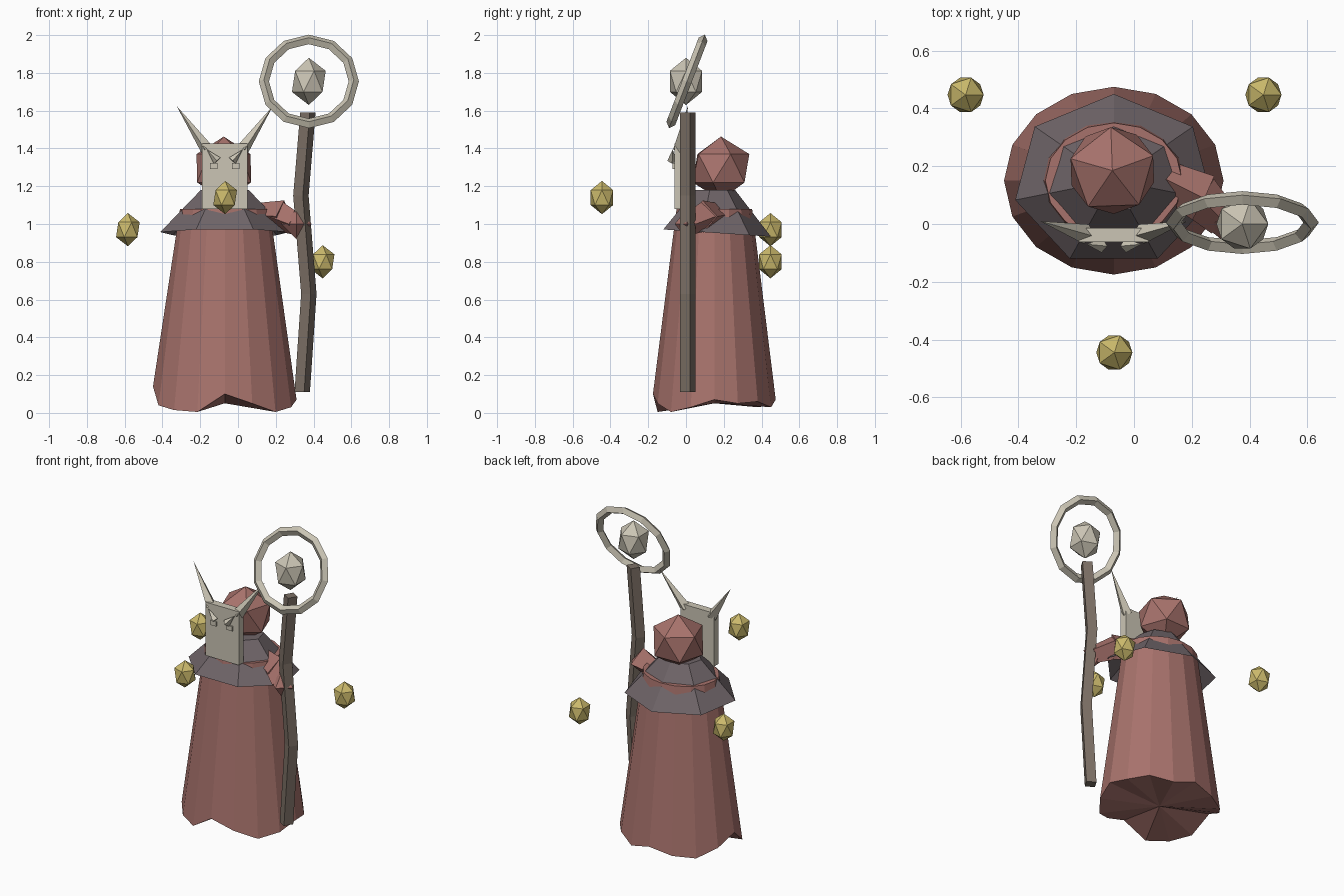
import bpy, bmesh, math
from mathutils import Vector, Matrix

if "Cube" in bpy.data.objects:
    bpy.data.objects.remove(bpy.data.objects["Cube"])


def material(name, rgb):
    m = bpy.data.materials.new(name)
    m.use_nodes = True
    m.diffuse_color = (*rgb, 1)
    m.node_tree.nodes["Principled BSDF"].inputs["Base Color"].default_value = (*rgb, 1)
    return m


CLOTH = material("dusty red cloth", (0.39, 0.17, 0.15))
COLLAR = material("dark grey cloth", (0.16, 0.13, 0.14))
BONE = material("pale bone", (0.60, 0.56, 0.46))
WOOD = material("grey brown wood", (0.20, 0.16, 0.13))
GOLD = material("gold", (0.60, 0.49, 0.15))


def finish(name, bm, mat):
    bmesh.ops.recalc_face_normals(bm, faces=bm.faces)
    me = bpy.data.meshes.new(name)
    bm.to_mesh(me)
    bm.free()
    me.materials.append(mat)
    ob = bpy.data.objects.new(name, me)
    bpy.context.collection.objects.link(ob)
    return ob


def loft(name, rings, mat, cap_start=True, cap_end=True):
    """Skin a list of point rings; each cap is a fan around its middle."""
    bm = bmesh.new()
    loops = [[bm.verts.new(p) for p in ring] for ring in rings]
    n = len(loops[0])
    for a, b in zip(loops, loops[1:]):
        for i in range(n):
            j = (i + 1) % n
            bm.faces.new((a[i], a[j], b[j], b[i]))
    for loop, wanted in ((loops[0], cap_start), (loops[-1], cap_end)):
        if wanted:
            mid = bm.verts.new(sum((v.co for v in loop), Vector()) / n)
            for i in range(n):
                bm.faces.new((loop[i], loop[(i + 1) % n], mid))
    return finish(name, bm, mat)


def oval(n, rx, ry, heights, start=0.0, centre=(-0.07, 0.15)):
    points = []
    for i in range(n):
        a = start + math.tau * i / n
        z = heights(i, a) if callable(heights) else heights
        points.append(Vector((centre[0] + rx * math.cos(a), centre[1] + ry * math.sin(a), z)))
    return points


def gem(name, loc, r, rz, mat, turn=0.0):
    bm = bmesh.new()
    bmesh.ops.create_icosphere(bm, subdivisions=1, radius=1)
    bmesh.ops.transform(bm, verts=bm.verts, matrix=Matrix.Translation(loc)
                        @ Matrix.Rotation(turn, 4, "Z") @ Matrix.Diagonal((r, r, rz, 1)))
    return finish(name, bm, mat)


def box(name, loc, size, mat):
    bm = bmesh.new()
    bmesh.ops.create_cube(bm, size=1)
    bmesh.ops.transform(bm, verts=bm.verts,
                        matrix=Matrix.Translation(loc) @ Matrix.Diagonal((*size, 1)))
    return finish(name, bm, mat)


def spike(name, base, tip, r0, r1, mat, sides=4):
    """Tapered bar between two points."""
    base, tip = Vector(base), Vector(tip)
    d = tip - base
    bm = bmesh.new()
    bmesh.ops.create_cone(bm, cap_ends=True, segments=sides, radius1=r0, radius2=r1,
                          depth=d.length)
    bmesh.ops.transform(bm, verts=bm.verts, matrix=Matrix.Translation((base + tip) / 2)
                        @ d.to_track_quat("Z", "Y").to_matrix().to_4x4())
    return finish(name, bm, mat)


# Robe with a ragged hem, counted anticlockwise from the model's left side
HEM = [0.07, 0.05, 0.06, 0.03, 0.07, 0.04, 0.03, 0.08,
       0.14, 0.04, 0.015, 0.005, 0.1, 0.05, 0.005, 0.03]
loft("robe", [oval(16, 0.38, 0.325, lambda i, a: HEM[i]),
              oval(16, 0.237, 0.2, 1.08)], CLOTH)

# Seven-sided collar, open underneath and dipping at the back
loft("collar", [oval(7, 0.35, 0.3, lambda i, a: 0.953 - 0.02 * math.sin(a), math.pi / 2),
                oval(7, 0.13, 0.11, 1.18, math.pi / 2)], COLLAR, cap_start=False)

# Hooded head
gem("head", (-0.075, 0.185, 1.295), 0.168, 0.168, CLOTH, math.radians(20))

# Mask with eyes, brow spikes and horns
MX = -0.07
box("mask", (MX, -0.038, 1.253), (0.24, 0.048, 0.345), BONE)
for side, label in ((1, "left"), (-1, "right")):
    box(label + "_eye", (MX + side * 0.058, -0.064, 1.307), (0.04, 0.014, 0.03), BONE)
    spike(label + "_brow", (MX + side * 0.04, -0.075, 1.335),
          (MX + side * 0.095, -0.07, 1.395), 0.024, 0, BONE)
    spike(label + "_horn", (MX + side * 0.095, -0.035, 1.395),
          (MX + side * 0.255, 0.01, 1.625), 0.035, 0, BONE)

# Sleeve and hand gripping the staff
spike("sleeve", (0.08, 0.17, 1.05), (0.24, 0.09, 1.04), 0.06, 0.085, CLOTH)
spike("forearm", (0.22, 0.10, 1.04), (0.31, 0.01, 1.0), 0.08, 0.06, CLOTH)
bm = bmesh.new()
bmesh.ops.create_uvsphere(bm, u_segments=4, v_segments=2, radius=1)
bmesh.ops.transform(bm, verts=bm.verts, matrix=Matrix.Translation((0.31, 0.005, 1.0))
                    @ Matrix.Diagonal((0.08, 0.065, 0.08, 1)))
finish("hand", bm, CLOTH)

# Crooked square staff
TWIST = math.radians(14)
STAFF = [(0.34, 0.11), (0.375, 0.63), (0.333, 1.15), (0.37, 1.59)]
loft("staff", [oval(4, 0.042, 0.042, z, TWIST, (x, 0.01)) for x, z in STAFF], WOOD)

# Tilted ring around the floating orb
TOP = Vector((0.375, 0.005, 1.755))
tilt = Matrix.Rotation(math.radians(-21), 3, "X")
bm = bmesh.new()
rows = []
for i in range(12):
    a = math.tau * i / 12
    row = []
    for k in range(4):
        b = math.tau * k / 4
        r = 0.238 + 0.027 * math.cos(b)
        p = Vector((r * math.cos(a), 0.025 * math.sin(b), r * math.sin(a)))
        row.append(bm.verts.new(TOP + tilt @ p))
    rows.append(row)
for i in range(12):
    a, b = rows[i], rows[(i + 1) % 12]
    for k in range(4):
        m = (k + 1) % 4
        bm.faces.new((a[k], a[m], b[m], b[k]))
finish("staff_ring", bm, BONE)
gem("staff_orb", TOP - Vector((0, 0.005, 0)), 0.1, 0.125, BONE)

# Gems floating around the figure
for label, loc in (("front", (-0.068, -0.445, 1.14)), ("left", (0.448, 0.447, 0.8)),
                   ("right", (-0.583, 0.447, 0.97))):
    gem(label + "_floating_gem", loc, 0.07, 0.088, GOLD)
